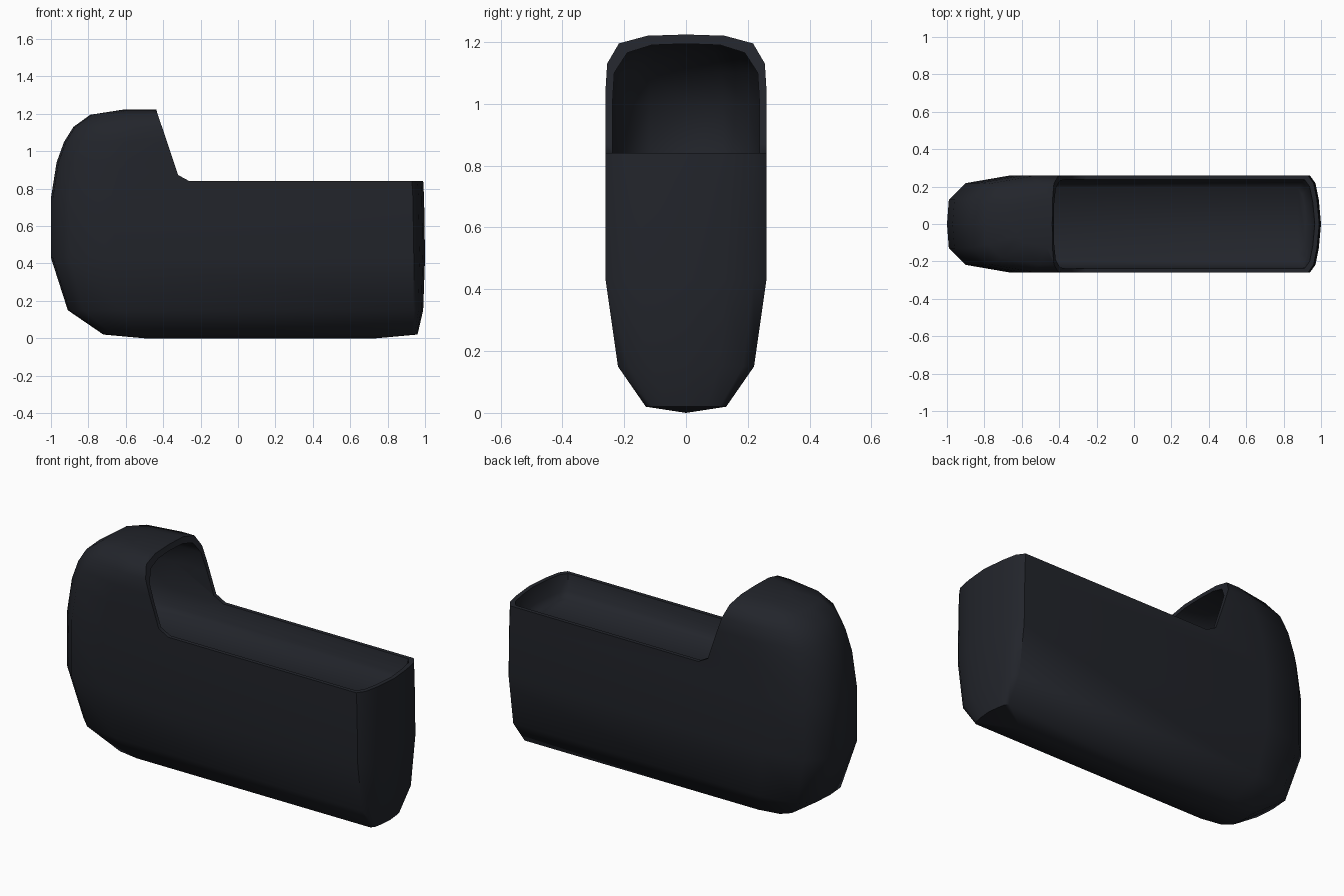
import bpy, bmesh, math

if "Cube" in bpy.data.objects:
    bpy.data.objects.remove(bpy.data.objects["Cube"])

# Plan outline: (inset from the end, fraction of half width)
BACK = [(0, 0), (0.01, 0.5), (0.1, 0.84), (0.34, 1)]
FRONT = [(0.06, 1), (0.03, 0.84), (0.012, 0.5), (0, 0)]


def finish(name, bm):
    bmesh.ops.recalc_face_normals(bm, faces=bm.faces)
    me = bpy.data.meshes.new(name)
    bm.to_mesh(me)
    bm.free()
    ob = bpy.data.objects.new(name, me)
    bpy.context.collection.objects.link(ob)
    return ob


def stack(name, levels):
    """Loft plan outlines through levels of (z, x_back, x_front, half_width)."""
    bm = bmesh.new()
    rings = []
    for z, xa, xb, w in levels:
        k = w / 0.26
        half = [(xa + d * k, f * w) for d, f in BACK] + [(xb - d * k, f * w) for d, f in FRONT]
        loop = half + [(x, -y) for x, y in half[-2:0:-1]]
        rings.append([bm.verts.new((x, y, z)) for x, y in loop])
    n = len(rings[0])
    for a, b in zip(rings, rings[1:]):
        for i in range(n):
            j = (i + 1) % n
            bm.faces.new((a[i], a[j], b[j], b[i]))
    for ring, level in ((rings[0], levels[0]), (rings[-1], levels[-1])):
        if level[3] > 0:
            bm.faces.new(ring)
    bmesh.ops.remove_doubles(bm, verts=bm.verts, dist=0.0005)
    return finish(name, bm)


def cut(target, cutter):
    cutter.hide_render = True
    m = target.modifiers.new("cut", 'BOOLEAN')
    m.operation = 'DIFFERENCE'
    m.solver = 'EXACT'
    m.object = cutter
    bpy.context.view_layer.objects.active = target
    bpy.ops.object.modifier_apply(modifier=m.name)
    bpy.data.objects.remove(cutter)


# Outer body with the full hood height
body = stack("hooded_tray", [
    (0, -0.50, 0.74, 0), (0.02, -0.72, 0.96, 0.13), (0.15, -0.91, 0.99, 0.22),
    (0.43, -1.0, 1.0, 0.26), (0.75, -1.0, 0.995, 0.26), (0.94, -0.97, 0.985, 0.26),
    (1.05, -0.93, 0.985, 0.26), (1.13, -0.88, 0.985, 0.255), (1.195, -0.79, 0.985, 0.217),
    (1.22, -0.63, 0.985, 0.125), (1.224, -0.60, 0.985, 0)])

# Side profile that removes everything in front of the hood
bm = bmesh.new()
prof = [(-0.26, 0.84), (-0.32, 0.873), (-0.43, 1.2), (-0.46, 1.3), (1.2, 1.3), (1.2, 0.84)]
face = bm.faces.new([bm.verts.new((x, -0.5, z)) for x, z in prof])
ext = bmesh.ops.extrude_face_region(bm, geom=[face])
bmesh.ops.translate(bm, vec=(0, 1, 0), verts=[v for v in ext["geom"] if isinstance(v, bmesh.types.BMVert)])
cut(body, finish("opening_cutter", bm))

# Shallow tray running back into the hood
cut(body, stack("cavity_cutter", [
    (0.72, -0.80, 0.92, 0.19), (0.75, -0.86, 0.95, 0.218), (0.842, -0.90, 0.967, 0.238),
    (1.0, -0.88, 0.967, 0.238), (1.1, -0.81, 0.967, 0.232), (1.165, -0.70, 0.967, 0.19),
    (1.19, -0.60, 0.967, 0.11), (1.194, -0.58, 0.967, 0)]))

# Dark finish and smooth shading
mat = bpy.data.materials.new("charcoal")
mat.diffuse_color = (0.016, 0.018, 0.024, 1)
mat.use_nodes = True
mat.node_tree.nodes["Principled BSDF"].inputs["Base Color"].default_value = mat.diffuse_color
body.data.materials.clear()
body.data.materials.append(mat)
for p in body.data.polygons:
    p.material_index = 0
bpy.ops.object.select_all(action='DESELECT')
body.select_set(True)
bpy.context.view_layer.objects.active = body
bpy.ops.object.shade_smooth_by_angle(angle=math.radians(50))
